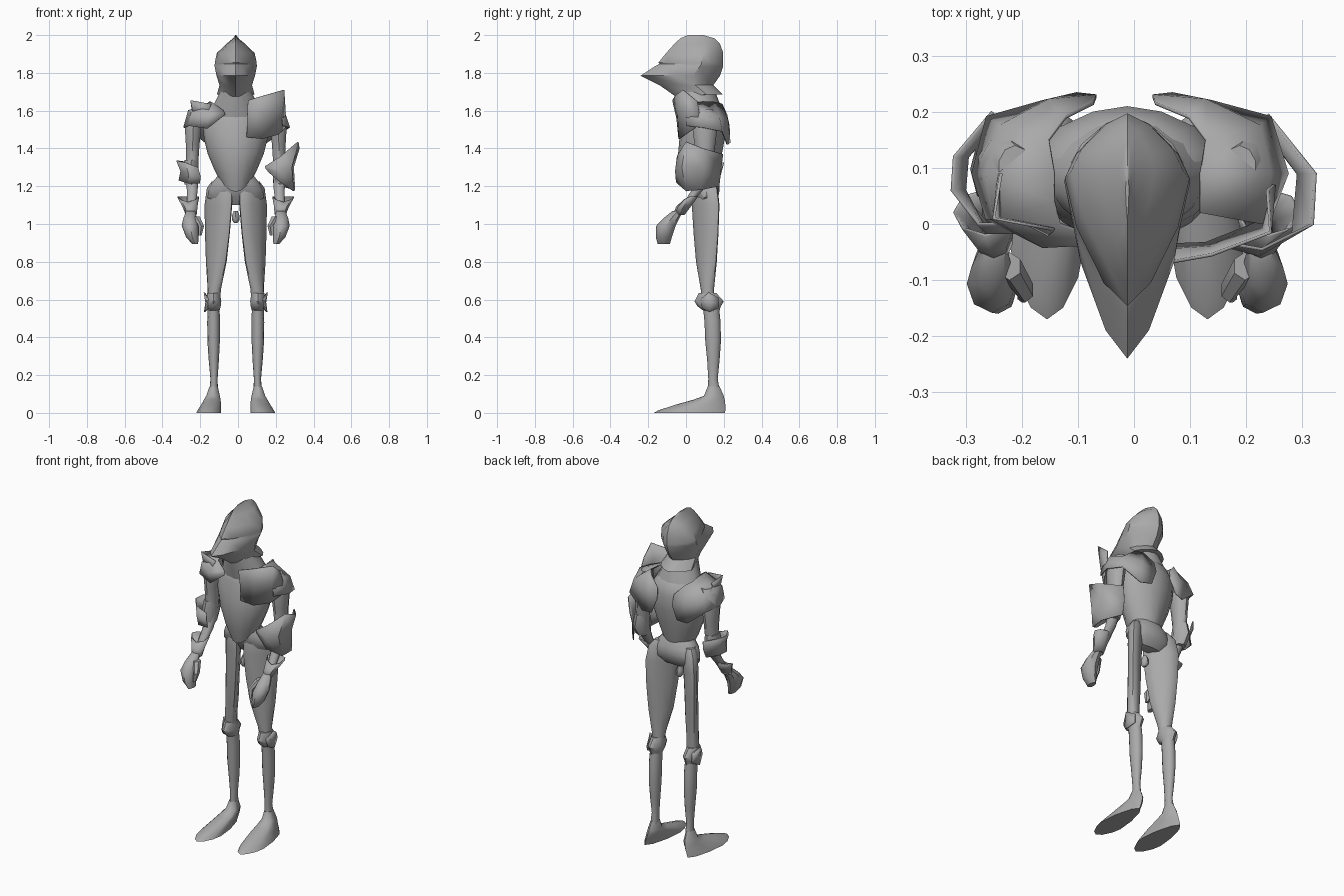
import bpy, bmesh, math

CX = -0.012  # body centreline
steel = bpy.data.materials.new("grey_steel")
steel.diffuse_color = (0.40, 0.40, 0.40, 1)


def finish(name, bm, angle, thick=0):
    bmesh.ops.recalc_face_normals(bm, faces=bm.faces)
    me = bpy.data.meshes.new(name)
    bm.to_mesh(me)
    bm.free()
    me.materials.append(steel)
    ob = bpy.data.objects.new(name, me)
    bpy.context.collection.objects.link(ob)
    if thick:
        m = ob.modifiers.new("thickness", 'SOLIDIFY')
        m.thickness, m.offset = thick, 0
    bpy.ops.object.select_all(action='DESELECT')
    bpy.context.view_layer.objects.active = ob
    ob.select_set(True)
    bpy.ops.object.shade_smooth_by_angle(angle=math.radians(angle))
    return ob


def loft(name, rings, s=1, n=12, mid=0.5, power=1.0, angle=45, cap=True, thick=0):
    """Rings are (x, z, y_front, y_back, half_width, turn, front_dip)."""
    bm = bmesh.new()
    loops = []
    for r in rings:
        x, z, yf, yb, hw, turn, dip = tuple(r) + (0,) * (7 - len(r))
        ym = yf + (yb - yf) * mid
        loop = []
        for i in range(n):
            a = 2 * math.pi * i / n
            sn, cs = math.sin(a), math.cos(a)
            px = hw * math.copysign(abs(sn) ** power, sn)
            k = abs(cs) ** power
            py = ym + (k * (yb - ym) if cs > 0 else -k * (ym - yf))
            c = (yf + yb) / 2
            t = math.radians(turn)
            dx, dy = px, py - c
            qx = dx * math.cos(t) - dy * math.sin(t)
            qy = dx * math.sin(t) + dy * math.cos(t)
            loop.append(bm.verts.new((CX + s * (x + qx), c + qy,
                                      z - dip * max(0, -cs) ** 2)))
        loops.append(loop)
    for a, b in zip(loops, loops[1:]):
        for i in range(n):
            bm.faces.new((a[i], a[(i + 1) % n], b[(i + 1) % n], b[i]))
    if cap:
        bm.faces.new(loops[0])
        bm.faces.new(loops[-1])
    return finish(name, bm, angle, thick)


def sheet(name, rows, s=1, thick=0.006):
    """Bent armour plate from rows of points."""
    bm = bmesh.new()
    g = [[bm.verts.new((CX + s * x, y, z)) for x, y, z in row] for row in rows]
    for a, b in zip(g, g[1:]):
        for i in range(len(a) - 1):
            bm.faces.new((a[i], a[i + 1], b[i + 1], b[i]))
    return finish(name, bm, 50, thick)


# Helmet with beaked visor, ridge and flared tail
loft("helmet", [
    (0, 1.685, -.055, .195, .100, 0, .01), (0, 1.735, -.14, .145, .086),
    (0, 1.785, -.24, .180, .102), (0, 1.835, -.165, .197, .112),
    (0, 1.848, -.140, .197, .111), (0, 1.855, -.146, .197, .111),
    (0, 1.905, -.105, .197, .100), (0, 1.955, -.06, .18, .048),
    (0, 1.983, -.03, .15, .014), (0, 2.0, .01, .09, .003)],
    mid=.66, power=1.4, angle=38)

# Collar spreading onto the chest
loft("collar", [(0, 1.575, -.015, .195, .150, 0, .01),
                (0, 1.635, -.035, .180, .118), (0, 1.70, -.05, .155, .085)],
     n=14, power=1.1)

# Breastplate ending in a low front point
loft("breastplate", [
    (0, 1.225, .0, .155, .080, 0, .055), (0, 1.28, -.025, .17, .110, 0, .025),
    (0, 1.37, -.042, .19, .148), (0, 1.45, -.035, .205, .168),
    (0, 1.54, -.02, .21, .175), (0, 1.61, .0, .19, .125),
    (0, 1.63, .02, .16, .085)], n=16, power=1.1, angle=40)

# Waist skirt and hips
loft("waist_skirt", [
    (0, 1.10, .075, .135, .10), (0, 1.14, .045, .170, .150),
    (0, 1.18, .025, .178, .143), (0, 1.215, .015, .175, .128),
    (0, 1.255, .02, .155, .095)], n=16)
loft("codpiece", [(0, 1.005, .065, .085, .008), (0, 1.02, .05, .10, .020),
                  (0, 1.045, .05, .10, .020), (0, 1.07, .065, .09, .010)], n=8)

for s, side in ((-1, "right"), (1, "left")):
    # Diagonally flattened thighs
    def diag(x, z, y, a, b):
        return (x, z, y - b, y + b, a, 45)
    loft(side + "_thigh", [
        diag(.115, .60, .117, .034, .034), diag(.113, .66, .113, .040, .034),
        diag(.103, .8, .108, .070, .036), diag(.097, .95, .106, .088, .036),
        diag(.092, 1.1, .104, .098, .040), diag(.085, 1.19, .10, .088, .042),
        diag(.075, 1.225, .095, .065, .036)],
        s, power=1.05)
    # Knees with outer wings
    loft(side + "_knee", [
        (.117, .535, .10, .175, .032), (.117, .565, .06, .185, .040),
        (.117, .59, .045, .20, .043), (.117, .635, .068, .16, .036)],
        s, n=10, power=1.2)
    sheet(side + "_knee_wing", [
        ((.145, .075, .60), (.15, .08, .575), (.148, .09, .55)),
        ((.167, .12, .638), (.158, .13, .585), (.165, .125, .535)),
        ((.145, .17, .61), (.15, .175, .58), (.148, .17, .555))], s)
    # Shins and pointed shoes
    loft(side + "_shin", [
        (.117, .08, .115, .185, .024), (.115, .18, .118, .168, .019),
        (.116, .28, .112, .178, .027), (.117, .38, .102, .185, .033),
        (.117, .48, .098, .183, .034), (.117, .56, .09, .175, .031)], s)
    loft(side + "_shoe", [
        (.143, 0, -.17, .207, .066), (.140, .014, -.145, .208, .062),
        (.130, .045, -.05, .208, .052), (.124, .07, .04, .205, .044),
        (.12, .09, .095, .20, .036), (.117, .14, .115, .178, .022)],
        s, mid=.35, power=1.2, angle=50)
    # Arms
    loft(side + "_arm", [
        (.238, 1.06, -.045, -.01, .022), (.230, 1.18, .03, .09, .030),
        (.233, 1.25, .055, .13, .037), (.230, 1.33, .055, .145, .034),
        (.228, 1.42, .045, .155, .038), (.226, 1.50, .035, .165, .045),
        (.218, 1.57, .04, .16, .045), (.20, 1.61, .06, .14, .03)], s, n=10)
    loft(side + "_elbow", [
        (.235, 1.21, .04, .13, .036), (.238, 1.27, .03, .165, .042),
        (.235, 1.34, .05, .15, .036)], s, n=8)
    # Gauntlets: cuff, hand and thumb
    loft(side + "_cuff", [
        (.235, 1.05, -.065, -.01, .027), (.242, 1.09, -.05, .02, .036),
        (.252, 1.145, -.02, .06, .056, 0, .03)], s, n=8,
        cap=False, thick=.006)
    loft(side + "_hand", [
        (.215, .895, -.15, -.085, .016), (.230, .93, -.16, -.075, .033),
        (.242, .99, -.158, -.055, .044), (.242, 1.03, -.12, -.035, .036),
        (.238, 1.07, -.07, -.015, .024)], s, n=8)
    loft(side + "_thumb", [
        (.188, .94, -.14, -.115, .009), (.182, .99, -.14, -.095, .016),
        (.210, 1.04, -.10, -.05, .022)], s, n=6)

# Small shoulder plate, with a wing over the shoulder blade
sheet("right_shoulder_plate", [
    ((.065, -.02, 1.60), (.055, -.035, 1.58), (.08, -.035, 1.56)),
    ((.12, .0, 1.64), (.15, -.04, 1.57), (.15, -.03, 1.505)),
    ((.13, .04, 1.645), (.235, .01, 1.59), (.25, .01, 1.52)),
    ((.13, .09, 1.645), (.25, .09, 1.60), (.275, .09, 1.51)),
    ((.14, .15, 1.645), (.225, .175, 1.57), (.25, .19, 1.50)),
    ((.11, .19, 1.625), (.14, .22, 1.54), (.15, .218, 1.42)),
    ((.06, .215, 1.57), (.055, .228, 1.51), (.09, .232, 1.43))], -1)
sheet("right_shoulder_crest", [
    ((.13, -.01, 1.635), (.15, -.025, 1.58)),
    ((.238, .01, 1.655), (.222, .01, 1.585)),
    ((.225, .09, 1.635), (.228, .09, 1.59))], -1)

# Large shoulder plate with raised front guard
sheet("left_shoulder_plate", [
    ((.13, .02, 1.64), (.24, .0, 1.59), (.25, .0, 1.52)),
    ((.13, .09, 1.645), (.255, .09, 1.60), (.285, .09, 1.51)),
    ((.14, .15, 1.645), (.235, .175, 1.57), (.255, .19, 1.49)),
    ((.11, .19, 1.635), (.14, .22, 1.55), (.15, .218, 1.42)),
    ((.05, .215, 1.58), (.045, .228, 1.52), (.08, .232, 1.43))], 1)
sheet("left_shoulder_guard", [
    ((.065, -.070, 1.655), (.06, -.048, 1.56), (.058, -.038, 1.46)),
    ((.15, -.055, 1.68), (.15, -.042, 1.58), (.14, -.035, 1.45)),
    ((.255, -.015, 1.71), (.242, -.012, 1.60), (.228, .0, 1.475)),
    ((.25, .06, 1.65), (.262, .07, 1.59), (.26, .05, 1.51))], 1)

# Elbow guards, the second one tall and spiked
sheet("right_elbow_guard", [
    ((.20, .0, 1.30), (.185, -.015, 1.25), (.19, .0, 1.215)),
    ((.265, .0, 1.325), (.25, -.015, 1.27), (.25, .0, 1.215)),
    ((.312, .06, 1.335), (.29, .06, 1.28), (.30, .06, 1.23)),
    ((.308, .12, 1.335), (.285, .12, 1.28), (.295, .12, 1.23)),
    ((.24, .20, 1.325), (.232, .185, 1.27), (.24, .17, 1.22))], -1)
sheet("left_elbow_guard", [
    ((.155, -.03, 1.305), (.16, -.035, 1.29), (.18, -.03, 1.27)),
    ((.24, -.045, 1.36), (.235, -.055, 1.28), (.235, -.05, 1.22)),
    ((.33, .0, 1.435), (.295, -.02, 1.30), (.305, .0, 1.175)),
    ((.335, .09, 1.40), (.305, .09, 1.30), (.312, .08, 1.18)),
    ((.25, .195, 1.37), (.235, .185, 1.29), (.24, .175, 1.20))], 1)
